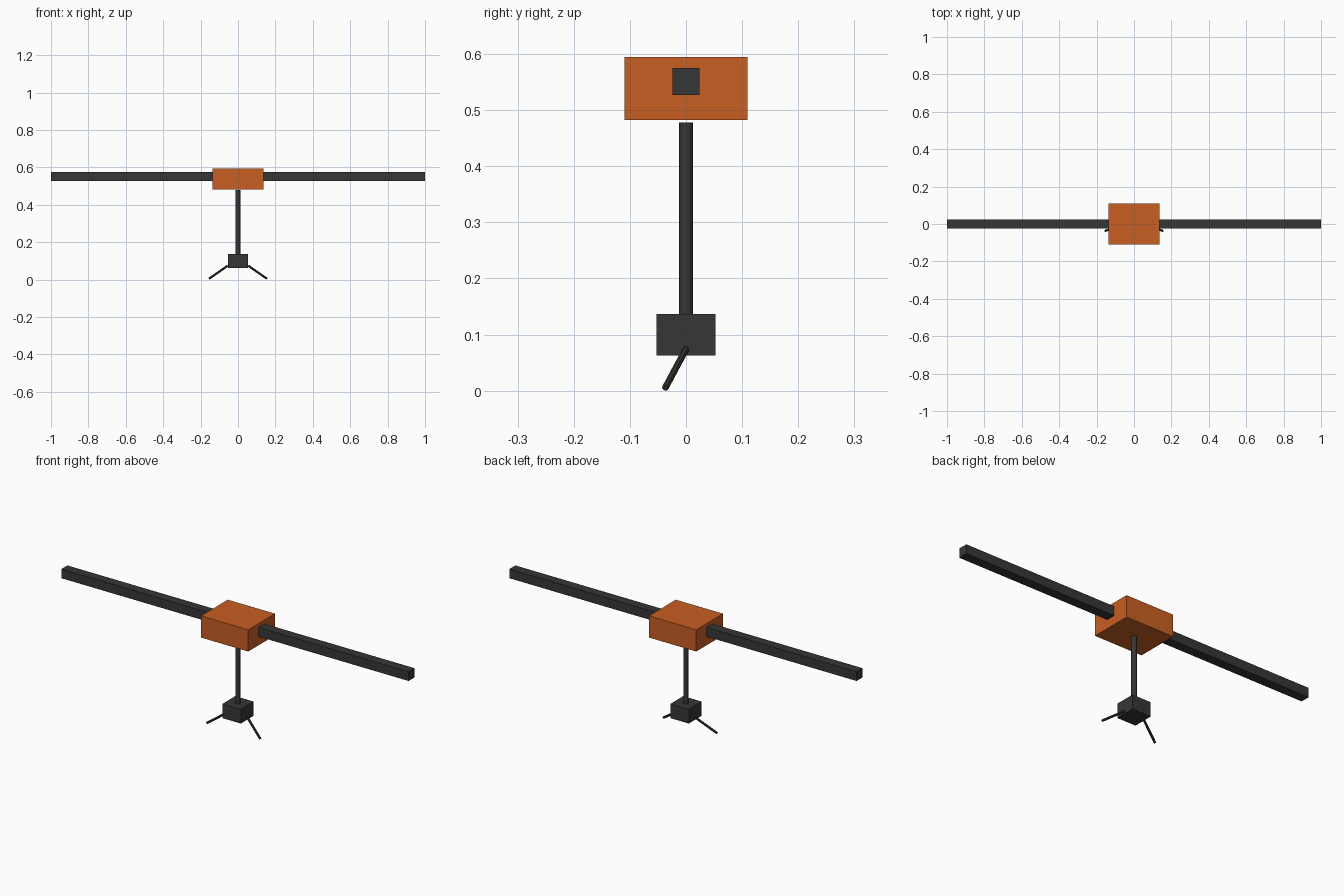
import bpy
from mathutils import Vector

if "Cube" in bpy.data.objects:
    bpy.data.objects.remove(bpy.data.objects["Cube"])


def material(name, rgb):
    m = bpy.data.materials.new(name)
    m.diffuse_color = (*rgb, 1)
    m.use_nodes = True
    m.node_tree.nodes["Principled BSDF"].inputs["Base Color"].default_value = m.diffuse_color
    return m


ORANGE = material("orange", (0.584, 0.114, 0.017))
CHARCOAL = material("charcoal", (0.037, 0.037, 0.037))


def box(name, lo, hi, mat):
    lo, hi = Vector(lo), Vector(hi)
    bpy.ops.mesh.primitive_cube_add(size=1, location=(lo + hi) / 2)
    ob = bpy.context.object
    ob.name = name
    ob.scale = hi - lo
    bpy.ops.object.transform_apply(location=False, rotation=False, scale=True)
    ob.data.materials.append(mat)
    return ob


def rod(name, a, b, radius, sides, mat):
    a, b = Vector(a), Vector(b)
    bpy.ops.mesh.primitive_cylinder_add(vertices=sides, radius=radius,
                                        depth=(b - a).length, location=(a + b) / 2)
    ob = bpy.context.object
    ob.name = name
    ob.rotation_euler = (b - a).to_track_quat('Z', 'Y').to_euler()
    ob.data.materials.append(mat)
    return ob


# Central housing
box("housing", (-0.136, -0.11, 0.482), (0.136, 0.11, 0.595), ORANGE)

# Long square crossbar through the housing
box("crossbar", (-1, -0.0245, 0.527), (1, 0.0245, 0.575), CHARCOAL)

# Hanging pole and the lower block
rod("pole", (0, 0, 0.125), (0, 0, 0.478), 0.0128, 12, CHARCOAL)
box("lower_block", (-0.053, -0.053, 0.063), (0.053, 0.053, 0.137), CHARCOAL)

# Pair of thin splayed prongs
for side, label in ((-1, "left"), (1, "right")):
    rod(label + "_prong", (side * 0.055, 0, 0.074), (side * 0.154, -0.037, 0.005),
        0.006, 8, CHARCOAL)
